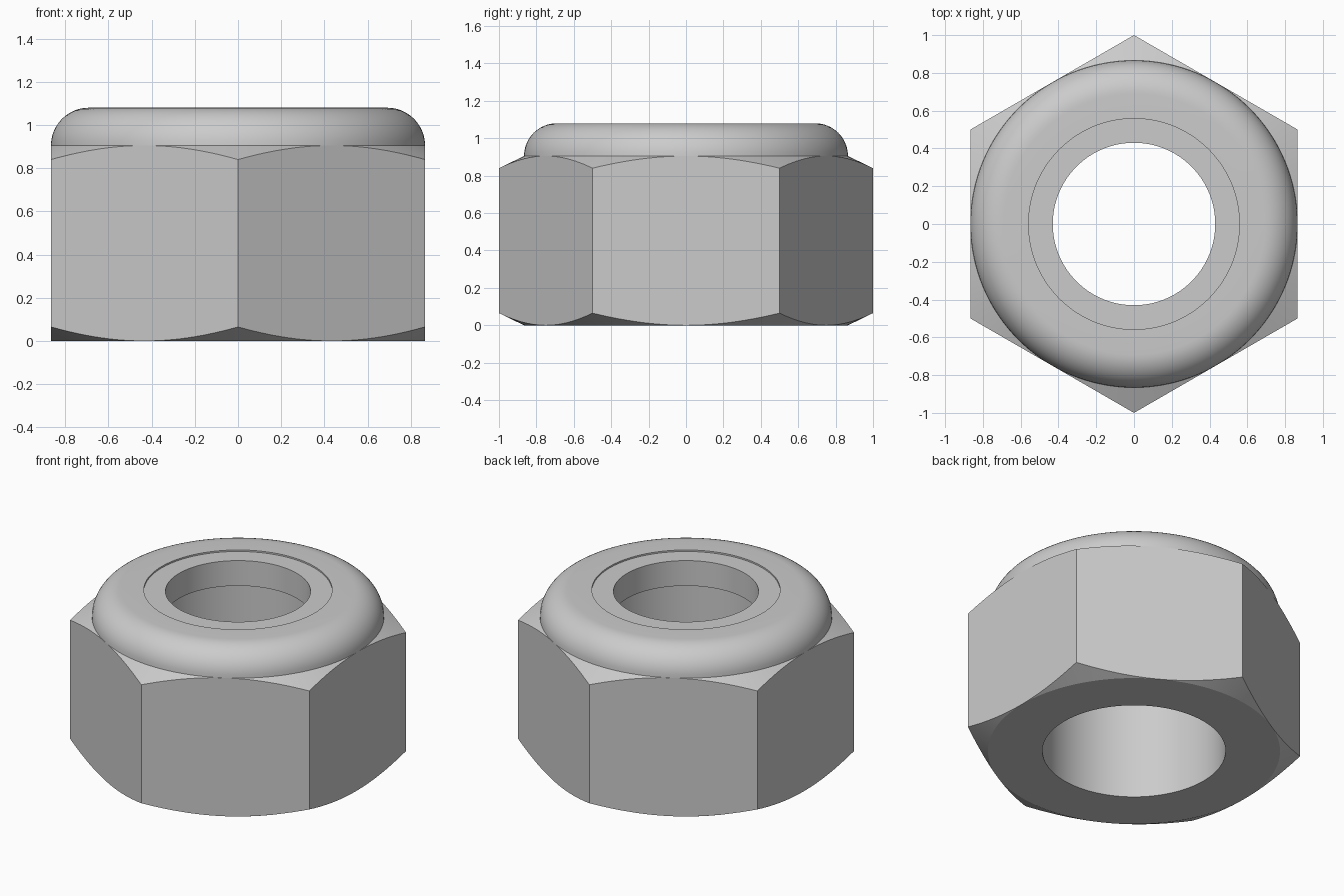
import bpy, bmesh
from math import sin, cos, pi, radians

if "Cube" in bpy.data.objects:
    bpy.data.objects.remove(bpy.data.objects["Cube"])

SEGMENTS = 144
FLAT = cos(pi / 6)              # centre to flat side; corners are at 1
BORE, POCKET, HOLE = 0.543, 0.558, 0.43
SHOULDER, TOP, CHAMFER = 0.905, 1.08, 0.065

steel = bpy.data.materials.new("grey steel")
steel.use_nodes = True
colour = (0.6, 0.6, 0.6, 1)
steel.diffuse_color = colour
steel.node_tree.nodes["Principled BSDF"].inputs["Base Color"].default_value = colour


def hex_radius(angle):
    """Distance to the hexagon outline, with corners on the y axis."""
    return FLAT / cos((angle + pi / 6) % (pi / 3) - pi / 6)


def ring_solid(name, profile):
    """Sweep a closed profile, given as a function of angle, about z."""
    bm = bmesh.new()
    columns = []
    for i in range(SEGMENTS):
        a = 2 * pi * i / SEGMENTS
        columns.append([bm.verts.new((r * cos(a), r * sin(a), z)) for r, z in profile(a)])
    count = len(columns[0])
    for i, column in enumerate(columns):
        after = columns[(i + 1) % SEGMENTS]
        for j in range(count):
            k = (j + 1) % count
            bm.faces.new((column[j], after[j], after[k], column[k]))
    # the chamfers vanish at the middle of each flat
    bmesh.ops.remove_doubles(bm, verts=bm.verts, dist=0.00001)
    bmesh.ops.recalc_face_normals(bm, faces=bm.faces)
    mesh = bpy.data.meshes.new(name)
    bm.to_mesh(mesh)
    bm.free()
    mesh.materials.append(steel)
    obj = bpy.data.objects.new(name, mesh)
    bpy.context.collection.objects.link(obj)
    bpy.ops.object.select_all(action='DESELECT')
    obj.select_set(True)
    bpy.context.view_layer.objects.active = obj
    bpy.ops.object.shade_smooth_by_angle(angle=radians(20))
    return obj


# Chamfered hexagon with a rounded collar, bore and insert pocket
def body_profile(angle):
    r = hex_radius(angle)
    drop = CHAMFER * (r - FLAT) / (1 - FLAT)
    fillet = TOP - SHOULDER
    points = [(BORE, 0), (FLAT, 0), (r, drop), (r, SHOULDER - drop)]
    for i in range(13):
        t = i / 12 * pi / 2
        points.append((FLAT - fillet + fillet * cos(t), SHOULDER + fillet * sin(t)))
    return points + [(POCKET, TOP), (POCKET, SHOULDER), (BORE, SHOULDER)]


ring_solid("nut_body", body_profile)


# Locking insert, sunk slightly below the collar
def insert_profile(angle):
    low, high = SHOULDER, TOP - 0.01
    return [(HOLE, low), (POCKET, low), (POCKET, high), (HOLE, high)]


ring_solid("locking_insert", insert_profile)
